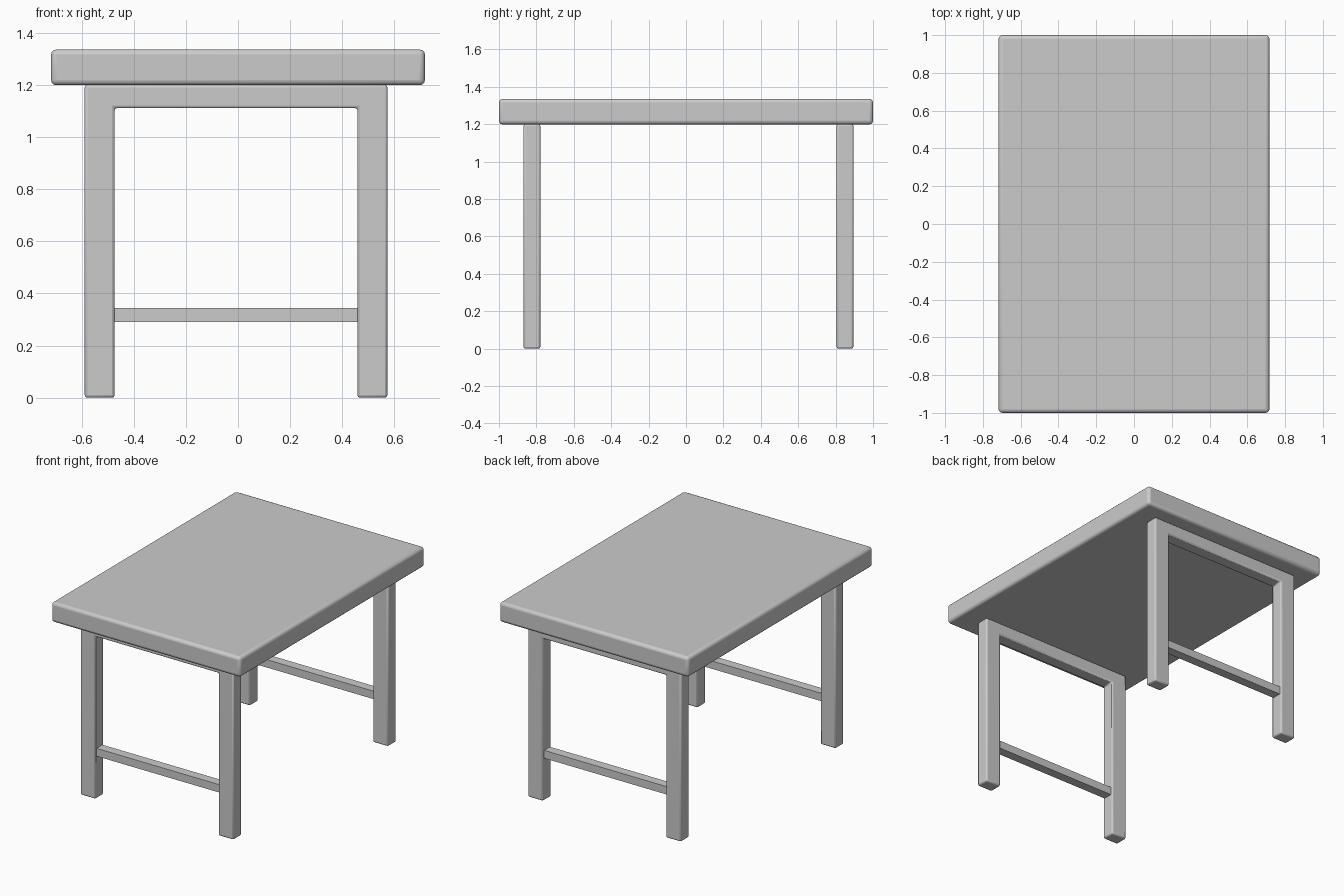
import bpy, bmesh

if "Cube" in bpy.data.objects:
    bpy.data.objects.remove(bpy.data.objects["Cube"])


def prism(name, outline, y0, y1, bevel, segments):
    """Extrude an x/z outline along y and round its edges."""
    bm = bmesh.new()
    face = bm.faces.new([bm.verts.new((x, y0, z)) for x, z in outline])
    ext = bmesh.ops.extrude_face_region(bm, geom=[face])
    for v in ext["geom"]:
        if isinstance(v, bmesh.types.BMVert):
            v.co.y = y1
    bmesh.ops.recalc_face_normals(bm, faces=bm.faces)
    mesh = bpy.data.meshes.new(name)
    bm.to_mesh(mesh)
    bm.free()
    obj = bpy.data.objects.new(name, mesh)
    bpy.context.collection.objects.link(obj)
    if bevel:
        mod = obj.modifiers.new("rounded_edges", "BEVEL")
        mod.width = bevel
        mod.segments = segments
        bpy.ops.object.select_all(action="DESELECT")
        obj.select_set(True)
        bpy.context.view_layer.objects.active = obj
        bpy.ops.object.shade_smooth_by_angle()
    return obj


def rect(x0, x1, z0, z1):
    return [(x0, z0), (x1, z0), (x1, z1), (x0, z1)]


# Thick table top
prism("table_top", rect(-0.717, 0.717, 1.199, 1.336), -1.0, 1.0, 0.02, 3)

# Leg frames: two legs joined by an upper rail, plus a thin stretcher
XL, XLI, XRI, XR = -0.588, -0.473, 0.458, 0.573
TOP, RAIL = 1.2, 1.112
frame = [(XL, 0), (XLI, 0), (XLI, RAIL), (XRI, RAIL),
         (XRI, 0), (XR, 0), (XR, TOP), (XL, TOP)]
for side, y in (("front", -0.824), ("back", 0.85)):
    prism(f"{side}_leg_frame", frame, y - 0.045, y + 0.045, 0.01, 2)
    prism(f"{side}_stretcher", rect(XLI - 0.02, XRI + 0.02, 0.29, 0.344),
          y - 0.032, y + 0.032, 0, 1)
